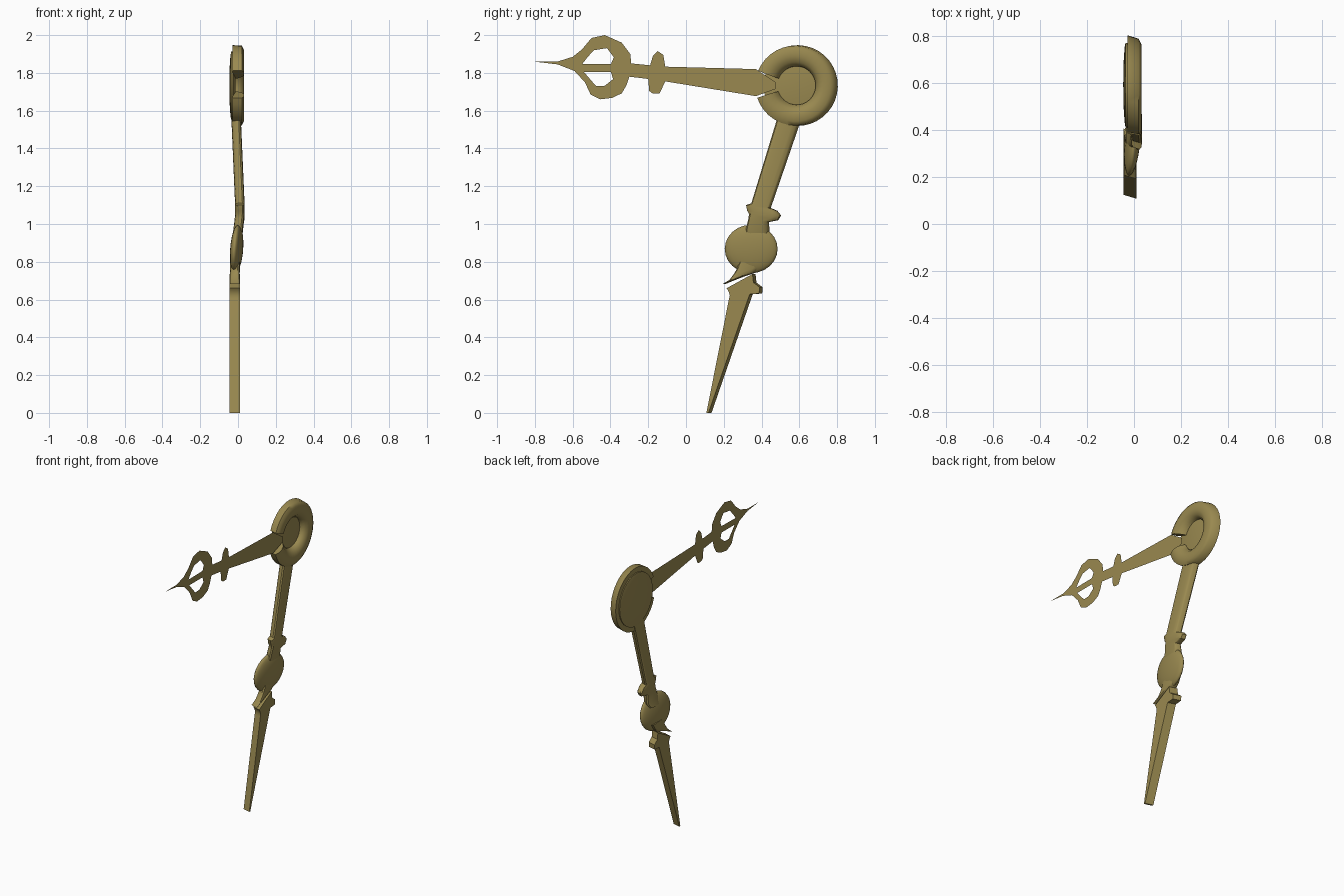
import bpy, bmesh, math

if "Cube" in bpy.data.objects:
    bpy.data.objects.remove(bpy.data.objects["Cube"])

brass = bpy.data.materials.new("aged brass")
brass.diffuse_color = (0.32, 0.25, 0.08, 1)
brass.use_nodes = True
brass.node_tree.nodes["Principled BSDF"].inputs["Base Color"].default_value = brass.diffuse_color


def finish(name, bm, angle=40):
    """Turn a bmesh into a named, smooth-by-angle brass object."""
    bmesh.ops.recalc_face_normals(bm, faces=bm.faces)
    mesh = bpy.data.meshes.new(name)
    bm.to_mesh(mesh)
    bm.free()
    mesh.materials.append(brass)
    ob = bpy.data.objects.new(name, mesh)
    bpy.context.collection.objects.link(ob)
    bpy.ops.object.select_all(action='DESELECT')
    ob.select_set(True)
    bpy.context.view_layer.objects.active = ob
    if angle:
        bpy.ops.object.shade_smooth_by_angle(angle=math.radians(angle))
    return ob


def skin(bm, rings, closed=False):
    """Bridge vertex rings with quads and cap the ends."""
    n = len(rings[0])
    pairs = list(zip(rings, rings[1:]))
    if closed:
        pairs.append((rings[-1], rings[0]))
    for a, b in pairs:
        for i in range(n):
            j = (i + 1) % n
            bm.faces.new((a[i], a[j], b[j], b[i]))
    if not closed:
        bm.faces.new(rings[0])
        bm.faces.new(rings[-1])


SHEAR = -0.3  # the sides of the cast hand lean in y as x grows


def loft(name, sections, cross, hx):
    """Sections: left y,z / right y,z / centre x; cross: unit outline."""
    bm = bmesh.new()
    rings = []
    for yl, zl, yr, zr, xc in sections:
        ring = []
        for u, v in cross:
            t = (u + 1) / 2
            ring.append(bm.verts.new((xc + hx * v, yl + (yr - yl) * t + SHEAR * hx * v,
                                      zl + (zr - zl) * t)))
        rings.append(ring)
    skin(bm, rings)
    return finish(name, bm)


CY, CZ = 0.583, 1.733  # hub centre


def lathe(name, profile, start, end, steps, angle=40):
    """Sweep an (r, x) profile around the hub axis; degrees."""
    bm = bmesh.new()
    full = end - start >= 360
    rings = []
    for k in range(steps if full else steps + 1):
        a = math.radians(start + (end - start) * k / steps)
        rings.append([bm.verts.new((x, CY + r * math.cos(a) + SHEAR * x * 0.8,
                                    CZ + r * math.sin(a))) for r, x in profile])
    skin(bm, rings, full)
    bmesh.ops.remove_doubles(bm, verts=bm.verts, dist=1e-5)
    return finish(name, bm, angle)


# hub ring, open where the hour hand enters
lathe("hub_ring", [(0.10, -0.03), (0.103, 0.0), (0.125, 0.024), (0.155, 0.033),
                   (0.19, 0.031), (0.211, 0.02), (0.214, -0.028)], -162, 158, 32, 60)
# domed back plate, its front seen through the ring
lathe("hub_back_plate", [(0.0, -0.012), (0.104, -0.012), (0.18, -0.027), (0.18, -0.036),
                         (0.16, -0.040), (0.10, -0.044), (0.0, -0.046)], 0, 360, 32)

# minute hand, upper arm with collar and neck
rounded = []
for k in range(12):
    a = math.radians(15 + 30 * k)
    rounded.append(tuple(math.copysign(abs(w) ** 0.5, w) / 0.983
                         for w in (math.cos(a), math.sin(a))))
loft("minute_arm", [
    (0.49, 1.57, 0.605, 1.55, -0.010), (0.35, 1.11, 0.445, 1.085, 0.010),
    (0.322, 1.10, 0.48, 1.07, 0.010), (0.328, 1.07, 0.50, 1.045, 0.010),
    (0.337, 1.055, 0.485, 1.02, 0.010), (0.335, 1.03, 0.435, 1.01, 0.007),
    (0.32, 0.97, 0.44, 0.95, 0.0), (0.32, 0.92, 0.42, 0.92, -0.01)], rounded, 0.025)

# flattened ball on the minute hand
bm = bmesh.new()
bmesh.ops.create_uvsphere(bm, u_segments=24, v_segments=14, radius=1)
for v in bm.verts:
    lens, y, z = v.co.z, v.co.x, v.co.y
    v.co = (-0.007 + 0.032 * lens + 0.013 * y + 0.008 * z, 0.345 + 0.14 * y, 0.868 + 0.128 * z)
finish("minute_ball", bm, 60)

# pointed neck under the ball
loft("minute_neck", [
    (0.29, 0.81, 0.41, 0.80, -0.015), (0.272, 0.76, 0.39, 0.765, -0.016),
    (0.257, 0.735, 0.365, 0.742, -0.017), (0.235, 0.705, 0.29, 0.717, -0.017),
    (0.20, 0.682, 0.21, 0.686, -0.017)], rounded, 0.026)

# tapering blade with its collar
square = [(-1, -1), (1, -1), (1, 1), (-1, 1)]
loft("minute_blade", [
    (0.223, 0.66, 0.36, 0.735, -0.017), (0.23, 0.65, 0.365, 0.69, -0.017),
    (0.235, 0.64, 0.398, 0.665, -0.017), (0.24, 0.62, 0.395, 0.632, -0.017),
    (0.236, 0.605, 0.345, 0.628, -0.017), (0.116, 0.0, 0.127, 0.0, -0.017)], square, 0.027)

# hour hand: a flat sheet with two pierced openings
outline = [(-0.805, 1.86), (-0.68, 1.845), (-0.59, 1.81), (-0.535, 1.75), (-0.505, 1.685),
           (-0.455, 1.66), (-0.39, 1.668), (-0.34, 1.692), (-0.315, 1.735), (-0.30, 1.78),
           (-0.20, 1.768), (-0.195, 1.705), (-0.175, 1.69), (-0.14, 1.69), (-0.11, 1.755),
           (0.37, 1.677), (0.475, 1.715), (0.475, 1.75), (0.37, 1.82), (-0.11, 1.833),
           (-0.12, 1.895), (-0.15, 1.915), (-0.175, 1.89), (-0.19, 1.84), (-0.29, 1.85),
           (-0.295, 1.90), (-0.34, 1.96), (-0.43, 2.0), (-0.50, 1.985), (-0.55, 1.925),
           (-0.60, 1.885), (-0.68, 1.86)]
upper_hole = [(-0.55, 1.846), (-0.52, 1.885), (-0.487, 1.92), (-0.418, 1.931),
              (-0.382, 1.883), (-0.397, 1.848)]
lower_hole = [(-0.54, 1.804), (-0.397, 1.804), (-0.386, 1.767), (-0.43, 1.732),
              (-0.476, 1.73), (-0.508, 1.767)]
bm = bmesh.new()
for loop in (outline, upper_hole, lower_hole):
    vs = [bm.verts.new((0.008, y, z)) for y, z in loop]
    for a, b in zip(vs, vs[1:] + vs[:1]):
        bm.edges.new((a, b))
bmesh.ops.triangle_fill(bm, edges=bm.edges[:], use_beauty=True, normal=(1, 0, 0))
finish("hour_hand", bm, 0)
